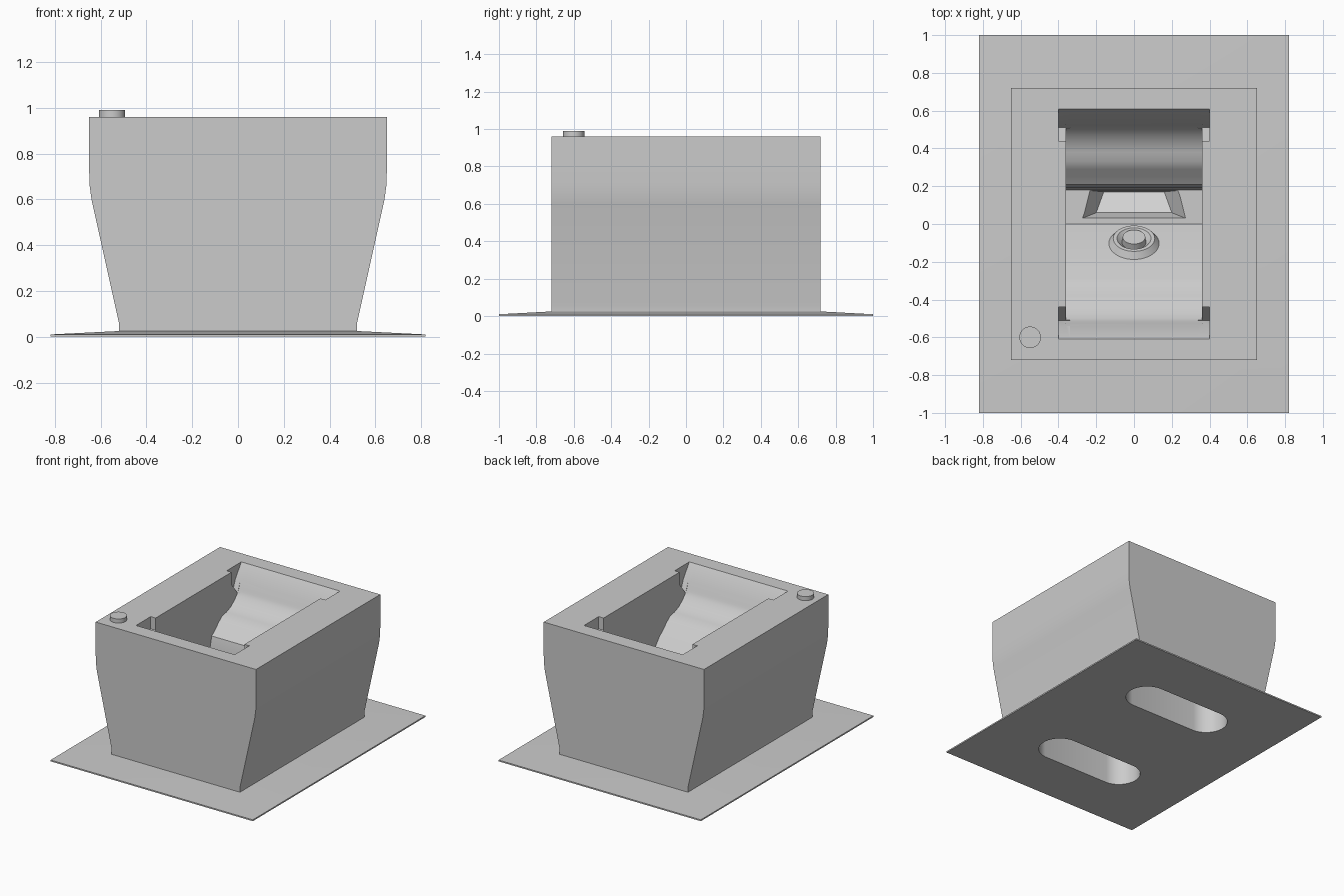
import bpy, bmesh, math
from mathutils import Matrix, Vector

cube = bpy.data.objects.get("Cube")
if cube:
    bpy.data.objects.remove(cube, do_unlink=True)


def material(name, value):
    mat = bpy.data.materials.new(name)
    mat.use_nodes = True
    mat.diffuse_color = (value, value, value, 1)
    mat.node_tree.nodes["Principled BSDF"].inputs["Base Color"].default_value = (value, value, value, 1)
    return mat


grey = material("plain grey", 0.6)
white = material("window white", 0.95)


def add(name, bm, mat=grey):
    bmesh.ops.recalc_face_normals(bm, faces=bm.faces)
    mesh = bpy.data.meshes.new(name)
    bm.to_mesh(mesh)
    bm.free()
    mesh.materials.append(mat)
    obj = bpy.data.objects.new(name, mesh)
    bpy.context.collection.objects.link(obj)
    return obj


def loft(name, lower, upper, mat=grey):
    """Solid between two matching loops of points."""
    bm = bmesh.new()
    a = [bm.verts.new(p) for p in lower]
    b = [bm.verts.new(p) for p in upper]
    bm.faces.new(a)
    bm.faces.new(b)
    for i in range(len(a)):
        j = (i + 1) % len(a)
        bm.faces.new((a[i], a[j], b[j], b[i]))
    return add(name, bm, mat)


def along_x(name, profile, x0, x1):
    return loft(name, [(x0, y, z) for y, z in profile], [(x1, y, z) for y, z in profile])


def rect(x, y, z):
    return [(-x, -y, z), (x, -y, z), (x, y, z), (-x, y, z)]


def cone(name, r1, r2, depth, matrix):
    bm = bmesh.new()
    bmesh.ops.create_cone(bm, cap_ends=True, segments=40, radius1=r1, radius2=r2,
                          depth=depth, matrix=matrix)
    return add(name, bm)


def cut(obj, cutter):
    mod = obj.modifiers.new("cut", "BOOLEAN")
    mod.operation = "DIFFERENCE"
    mod.solver = "EXACT"
    mod.object = cutter
    bpy.context.view_layer.objects.active = obj
    bpy.ops.object.modifier_apply(modifier=mod.name)


# Flared housing and thin, gently sloping base plate
half = [(0.52, 0.01), (0.52, 0.06), (0.64, 0.6), (0.648, 0.66), (0.65, 0.72), (0.65, 0.96)]
outline = half + [(-x, z) for x, z in reversed(half)]
housing = loft("housing", [(x, -0.72, z) for x, z in outline], [(x, 0.72, z) for x, z in outline])

bm = bmesh.new()
rings = [[bm.verts.new(p) for p in rect(*size)]
         for size in ((0.82, 1, 0), (0.82, 1, 0.01), (0.52, 0.72, 0.025))]
bm.faces.new(rings[0])
bm.faces.new(rings[-1])
for a, b in zip(rings, rings[1:]):
    for i in range(4):
        j = (i + 1) % 4
        bm.faces.new((a[i], a[j], b[j], b[i]))
base_plate = add("base_plate", bm)

# Cavity: curved shoulders at both ends, a valley and a sloping inner face
shoulder = [(0.64, 1.01), (0.61, 0.96), (0.54, 0.86), (0.525, 0.81), (0.5, 0.77), (0.47, 0.74),
            (0.43, 0.71), (0.38, 0.69), (0.33, 0.68), (0.29, 0.65), (0.25, 0.61), (0.21, 0.58)]
cavity = (shoulder + [(0.19, 0.5), (0.18, 0.33), (0.0, 0.33)]
          + [(-y, z) for y, z in reversed(shoulder)])
cutters = [along_x("cavity_cutter", cavity, -0.36, 0.36)]

# Corner notches beside the shoulders
notch = [(0.64, 1.01), (0.44, 1.01), (0.44, 0.87), (0.51, 0.78), (0.54, 0.86), (0.61, 0.96)]
for sx in (-1, 1):
    for sy in (-1, 1):
        cutters.append(along_x("notch_cutter", [(sy * y, z) for y, z in notch], sx * 0.34, sx * 0.4))

# Tapered pit below the valley
pit_top = [(-0.3, 0.02, 0.36), (0.3, 0.02, 0.36), (0.26, 0.18, 0.36), (-0.26, 0.18, 0.36)]
pit_floor = [(-0.2, 0.06, 0.25), (0.2, 0.06, 0.25), (0.16, 0.17, 0.25), (-0.16, 0.17, 0.25)]
cutters.append(loft("pit_cutter", pit_floor, pit_top))

# Rounded slots in the underside
slots = []
for y in (-0.47, 0.45):
    loop = []
    for i in range(40):
        a = math.tau * (i + 0.5) / 40
        loop.append((math.copysign(0.26, math.cos(a)) + 0.145 * math.cos(a), y + 0.145 * math.sin(a)))
    slots.append(loft("slot_cutter", [(x, v, -0.1) for x, v in loop], [(x, v, 0.42) for x, v in loop]))

for cutter in cutters + slots:
    cut(housing, cutter)
for cutter in slots:
    cut(base_plate, cutter)
for cutter in cutters + slots:
    bpy.data.objects.remove(cutter, do_unlink=True)

# Window on the pit floor
loft("pit_window", pit_floor, [(x, y, z + 0.005) for x, y, z in pit_floor], white)

# Button on the top rim
button = cone("top_button", 0.057, 0.057, 0.04, Matrix.Translation((-0.55, -0.6, 0.97)))

# Nozzle on the sloping inner face: flared collar, recess and knob
normal = Vector((0, 0.78, 0.62)).normalized()
tilt = normal.to_track_quat("Z", "Y").to_matrix().to_4x4()


def on_slope(height):
    return Matrix.Translation(Vector((0, -0.1, 0.45)) + normal * height) @ tilt


collar = cone("nozzle_collar", 0.14, 0.11, 0.04, on_slope(0.01))
recess = cone("recess_cutter", 0.06, 0.1, 0.04, on_slope(0.02))
cut(collar, recess)
bpy.data.objects.remove(recess, do_unlink=True)
knob = cone("nozzle_knob", 0.065, 0.06, 0.05, on_slope(0.015))

# Smooth curved walls, crisp edges
for obj in (housing, base_plate, button, collar, knob):
    bpy.ops.object.select_all(action="DESELECT")
    obj.select_set(True)
    bpy.context.view_layer.objects.active = obj
    bpy.ops.object.shade_smooth_by_angle(angle=math.radians(32))
